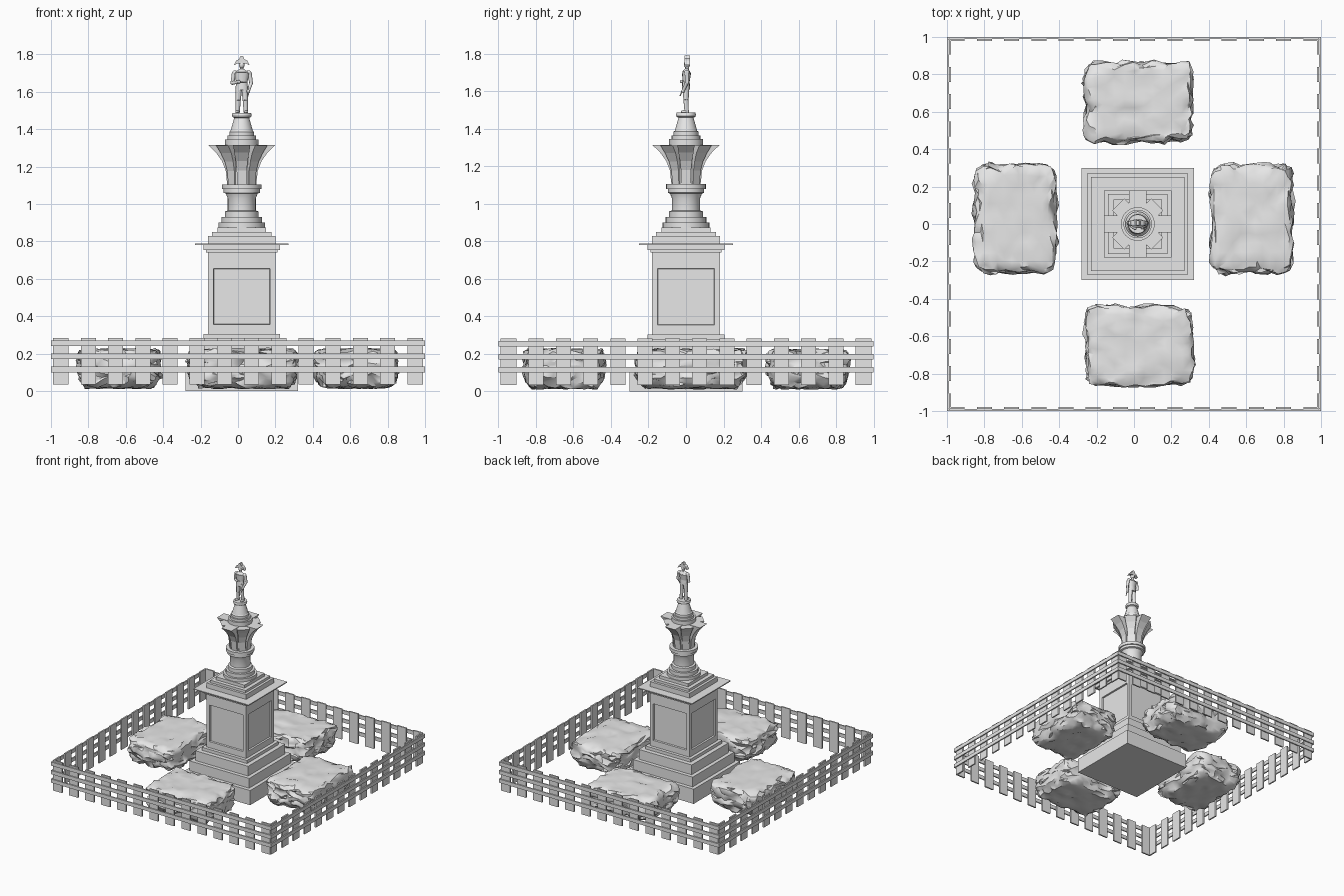
import bpy, bmesh, math, random
from mathutils import Vector, Matrix, noise

random.seed(4)
old = bpy.data.objects.get("Cube")
if old:
    bpy.data.objects.remove(old, do_unlink=True)

CX = 0.02  # monument axis

stone = bpy.data.materials.new("grey stone")
stone.use_nodes = True
stone.diffuse_color = (0.8, 0.8, 0.8, 1)
stone.node_tree.nodes["Principled BSDF"].inputs["Base Color"].default_value = (0.8, 0.8, 0.8, 1)


def finish(name, bm, loc=(CX, 0, 0), smooth=None):
    bmesh.ops.recalc_face_normals(bm, faces=bm.faces)
    mesh = bpy.data.meshes.new(name)
    bm.to_mesh(mesh)
    bm.free()
    mesh.materials.append(stone)
    ob = bpy.data.objects.new(name, mesh)
    ob.location = loc
    bpy.context.collection.objects.link(ob)
    if smooth:
        bpy.ops.object.select_all(action='DESELECT')
        ob.select_set(True)
        bpy.context.view_layer.objects.active = ob
        bpy.ops.object.shade_smooth_by_angle(angle=math.radians(smooth))
    return ob


def add_box(bm, lo, hi):
    lo, hi = Vector(lo), Vector(hi)
    m = Matrix.Translation((lo + hi) / 2) @ Matrix.Diagonal((*(hi - lo), 1))
    return bmesh.ops.create_cube(bm, size=1, matrix=m)


def square_steps(name, steps):
    bm = bmesh.new()
    for half, z0, z1 in steps:
        add_box(bm, (-half, -half, z0), (half, half, z1))
    return finish(name, bm)


def lathe(name, profile, sides=32):
    bm = bmesh.new()
    rings = []
    for r, z in profile:
        rings.append([bm.verts.new((r * math.cos(a), r * math.sin(a), z))
                      for a in (math.tau * i / sides for i in range(sides))])
    for a, b in zip(rings, rings[1:]):
        for i in range(sides):
            j = (i + 1) % sides
            bm.faces.new((a[i], a[j], b[j], b[i]))
    bm.faces.new(rings[0][::-1])
    bm.faces.new(rings[-1])
    return finish(name, bm, smooth=30)


def add_limb(bm, p0, p1, r0, r1, flat=1.0):
    """Tapered round limb between two points, squashed in y by flat."""
    p0, p1 = Vector(p0), Vector(p1)
    d = p1 - p0
    m = Matrix.Translation((p0 + p1) / 2) @ d.to_track_quat('Z', 'Y').to_matrix().to_4x4()
    geo = bmesh.ops.create_cone(bm, cap_ends=True, segments=12, radius1=r0, radius2=r1,
                                depth=d.length, matrix=m)
    mid = (p0.y + p1.y) / 2
    for v in geo["verts"]:
        v.co.y = mid + (v.co.y - mid) * flat


def add_ball(bm, c, sx, sy, sz):
    m = Matrix.Translation(c) @ Matrix.Diagonal((sx, sy, sz, 1))
    bmesh.ops.create_uvsphere(bm, u_segments=12, v_segments=8, radius=1, matrix=m)


# Stepped plinth
square_steps("plinth_steps", [(0.30, 0, 0.12), (0.27, 0.12, 0.20),
                              (0.24, 0.20, 0.28), (0.205, 0.28, 0.305)])

# Pedestal with a recessed panel on each side
bm = bmesh.new()
add_box(bm, (-0.18, -0.18, 0.305), (0.18, 0.18, 0.75))
sides = [f for f in bm.faces if abs(f.normal.z) < 0.5]
bmesh.ops.inset_individual(bm, faces=sides, thickness=0.04, depth=0)
for f in sides:
    for v in f.verts:
        v.co.z = 0.355 if v.co.z < 0.5 else 0.655
bmesh.ops.inset_individual(bm, faces=sides, thickness=0.004, depth=-0.012)
finish("pedestal", bm)

# Cornice and square blocks over it
square_steps("cornice", [(0.19, 0.74, 0.755), (0.205, 0.755, 0.782), (0.25, 0.782, 0.79)])
square_steps("upper_steps", [(0.18, 0.79, 0.83), (0.16, 0.83, 0.85), (0.13, 0.85, 0.875)])

# Column with its foot mouldings and neck rings
lathe("column", [(0.125, 0.875), (0.125, 0.90), (0.108, 0.90), (0.108, 0.93), (0.09, 0.93),
                 (0.09, 0.96), (0.075, 0.965), (0.075, 1.03), (0.085, 1.055), (0.097, 1.06),
                 (0.097, 1.08), (0.106, 1.08), (0.106, 1.105), (0.075, 1.105),
                 (0.08, 1.20), (0.10, 1.31)])

# Capital of eight flaring leaves, the diagonal ones shorter
LEAF = [(0.078, 1.105, 0.024), (0.086, 1.18, 0.027), (0.106, 1.23, 0.032),
        (0.138, 1.275, 0.04), (0.18, 1.315, 0.046)]
bm = bmesh.new()
for k in range(8):
    reach = 0.8 if k % 2 else 1.0
    turn = Matrix.Rotation(math.radians(45 * k), 3, 'Z')
    rows = []
    for r, z, w in LEAF:
        out = 0.078 + (r - 0.078) * reach * (1 if reach == 1 else 0.85)
        pts = [(0.02, -w), (out, -w), (out, w), (0.02, w)]
        rows.append([bm.verts.new(turn @ Vector((x, y, z - 0.003 * (k % 2)))) for x, y in pts])
    for a, b in zip(rows, rows[1:]):
        for i in range(4):
            j = (i + 1) % 4
            bm.faces.new((a[i], a[j], b[j], b[i]))
    bm.faces.new(rows[0][::-1])
    bm.faces.new(rows[-1])
finish("capital_leaves", bm)

# Statue stand
lathe("statue_stand", [(0.09, 1.31), (0.09, 1.345), (0.076, 1.345), (0.076, 1.365),
                       (0.066, 1.365), (0.066, 1.385), (0.06, 1.39), (0.04, 1.46),
                       (0.05, 1.465), (0.053, 1.475), (0.05, 1.487)])

# Statue: legs, coat, arms, head and a two-pointed hat
bm = bmesh.new()
for s in (-1, 1):
    add_limb(bm, (s * 0.022, 0.004, 1.485), (s * 0.019, 0, 1.555), 0.011, 0.014)
    add_limb(bm, (s * 0.019, 0, 1.555), (s * 0.015, 0, 1.63), 0.014, 0.018)
    add_ball(bm, (s * 0.024, -0.008, 1.492), 0.011, 0.02, 0.008)
    add_ball(bm, (s * 0.037, 0.004, 1.702), 0.014, 0.014, 0.013)
    add_limb(bm, (s * 0.041, 0.004, 1.703), (s * 0.05, 0.006, 1.648), 0.012, 0.01)
    add_ball(bm, (s * 0.05, 0.006, 1.647), 0.01, 0.01, 0.01)
add_limb(bm, (-0.05, 0.004, 1.647), (-0.018, -0.022, 1.652), 0.01, 0.008)
add_ball(bm, (-0.015, -0.023, 1.653), 0.009, 0.009, 0.009)
add_limb(bm, (0.05, 0.004, 1.647), (0.036, -0.014, 1.605), 0.01, 0.008)
add_ball(bm, (0.035, -0.016, 1.602), 0.009, 0.009, 0.01)
add_limb(bm, (0, 0, 1.61), (0, 0, 1.65), 0.034, 0.03, 0.65)
add_limb(bm, (0, 0, 1.65), (0, 0.003, 1.70), 0.03, 0.041, 0.6)
add_limb(bm, (0, 0.003, 1.70), (0, 0.006, 1.722), 0.041, 0.012, 0.6)
add_limb(bm, (0, 0.006, 1.715), (0, 0.006, 1.735), 0.011, 0.01)
add_ball(bm, (0, 0.005, 1.744), 0.015, 0.017, 0.02)
finish("statue_figure", bm, smooth=40)

bm = bmesh.new()
outline = [(-0.042, 1.742), (-0.02, 1.752), (0.02, 1.752), (0.042, 1.742),
           (0.03, 1.766), (0.014, 1.775), (0.006, 1.792), (-0.006, 1.792),
           (-0.014, 1.775), (-0.03, 1.766)]
face = bm.faces.new([bm.verts.new((x, -0.008, z)) for x, z in outline])
ext = bmesh.ops.extrude_face_region(bm, geom=[face])
bmesh.ops.translate(bm, vec=(0, 0.028, 0),
                    verts=[g for g in ext["geom"] if isinstance(g, bmesh.types.BMVert)])
finish("statue_hat", bm)

bm = bmesh.new()
add_limb(bm, (0.036, -0.012, 1.625), (0.034, -0.032, 1.575), 0.004, 0.003)
finish("statue_sword", bm)


# Four rough boulders with undercut bottoms
def boulder(name, x, y, hx, hy, seed):
    bm = bmesh.new()
    bmesh.ops.create_cube(bm, size=2)
    bmesh.ops.subdivide_edges(bm, edges=bm.edges, cuts=10, use_grid_fill=True)
    shift = Vector((seed * 7.3, seed * 3.1, 0))
    for v in bm.verts:
        p = v.co.copy()
        p /= sum(abs(c) ** 9 for c in p) ** (1 / 9)
        under = 1 - 0.14 * max(0, -p.z - 0.3) / 0.7
        q = Vector((p.x * hx * under, p.y * hy * under, 0.12 + p.z * 0.103))
        side = max(abs(p.x), abs(p.y)) > 0.85
        rough = 0.022 if side else 0.012
        q += noise.noise_vector(q * 14 + shift) * rough
        jitter = 0.011 if side else 0.005
        q += Vector([random.uniform(-jitter, jitter) for _ in range(3)])
        q.z = min(max(q.z, 0.01), 0.235)
        v.co = q
    bmesh.ops.triangulate(bm, faces=bm.faces)
    finish(name, bm, (x, y, 0), smooth=40)


boulder("boulder_right", -0.635, 0.03, 0.215, 0.285, 1)
boulder("boulder_left", 0.63, 0.03, 0.215, 0.285, 2)
boulder("boulder_back", 0.025, 0.65, 0.285, 0.21, 3)
boulder("boulder_front", 0.03, -0.65, 0.285, 0.21, 4)

# Fence: three outer rails and fourteen inner pickets on each side
for k, name in enumerate(("front", "left", "back", "right")):
    bm = bmesh.new()
    for z in (0.10, 0.17, 0.24):
        add_box(bm, (-1, -1, z), (1, -0.99, z + 0.03))
    for i in range(14):
        x = -0.945 + i * 0.1454
        add_box(bm, (x - 0.04, -0.99, 0.035), (x + 0.04, -0.978, 0.283))
    ob = finish("fence_" + name, bm, (0, 0, 0))
    ob.rotation_euler.z = math.radians(90 * k)
